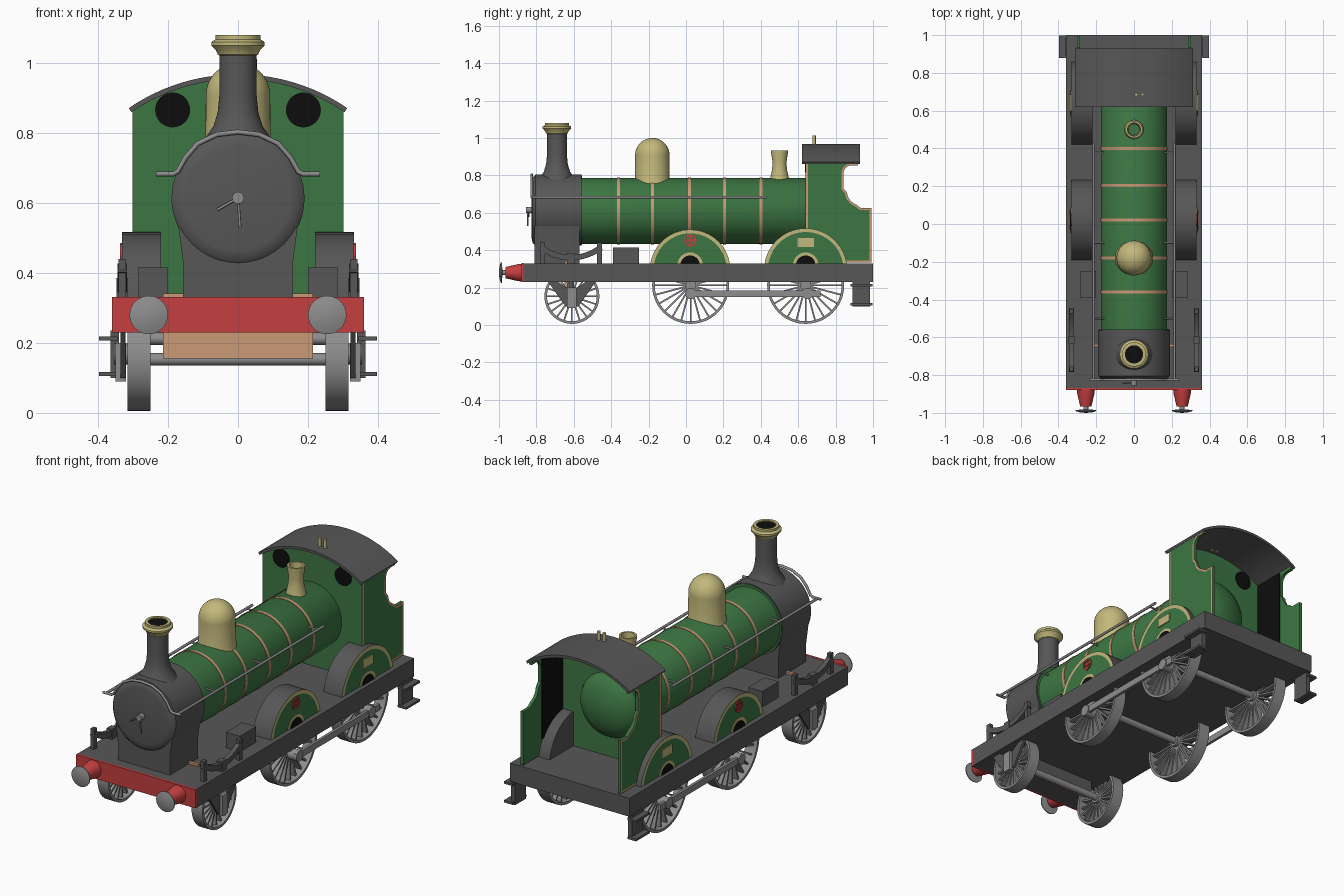
import bpy, bmesh, math
from mathutils import Matrix, Vector

if "Cube" in bpy.data.objects:
    bpy.data.objects.remove(bpy.data.objects["Cube"])

def material(name, r, g, b):
    m = bpy.data.materials.new(name)
    m.diffuse_color = (r, g, b, 1)
    m.use_nodes = True
    m.node_tree.nodes["Principled BSDF"].inputs["Base Color"].default_value = m.diffuse_color
    return m

DARK = material("dark_grey", 0.095, 0.095, 0.095)
STEEL = material("steel_grey", 0.27, 0.27, 0.27)
GREEN = material("green", 0.046, 0.18, 0.056)
PEACH = material("peach_trim", 0.60, 0.32, 0.18)
BRASS = material("brass", 0.54, 0.48, 0.20)
RED = material("red", 0.56, 0.05, 0.05)
BLACK = material("black", 0.004, 0.004, 0.004)

AXES = {'z': Matrix.Identity(4), 'y': Matrix.Rotation(-math.pi / 2, 4, 'X'),
        'x': Matrix.Rotation(math.pi / 2, 4, 'Y')}

def finish(bm, name, *mats):
    bmesh.ops.recalc_face_normals(bm, faces=bm.faces)
    me = bpy.data.meshes.new(name)
    bm.to_mesh(me)
    bm.free()
    for m in mats:
        me.materials.append(m)
    me.shade_smooth()
    me.set_sharp_from_angle(angle=math.radians(35))
    ob = bpy.data.objects.new(name, me)
    bpy.context.collection.objects.link(ob)
    return ob

def box(name, x, y, z, mat):
    bm = bmesh.new()
    bmesh.ops.create_cube(bm, size=1)
    for v in bm.verts:
        v.co = [lo + (hi - lo) * (c + 0.5) for c, (lo, hi) in zip(v.co, (x, y, z))]
    return finish(bm, name, mat)

def prism(name, pts, axis, a, b, mat, trim=None, width=0.012):
    """Extrude a 2D outline along x (y,z points) or y (x,z points); optionally inset a trim on face b."""
    bm = bmesh.new()
    place = (lambda p, d: (d, p[0], p[1])) if axis == 'x' else (lambda p, d: (p[0], d, p[1]))
    va = [bm.verts.new(place(p, a)) for p in pts]
    vb = [bm.verts.new(place(p, b)) for p in pts]
    bm.faces.new(va)
    front = bm.faces.new(vb)
    for i in range(len(pts)):
        j = (i + 1) % len(pts)
        bm.faces.new((va[i], va[j], vb[j], vb[i]))
    bmesh.ops.recalc_face_normals(bm, faces=bm.faces)
    if trim:
        ret = bmesh.ops.inset_individual(bm, faces=[front], thickness=width, use_even_offset=True)
        for f in ret['faces']:
            f.material_index = 1
        front.material_index = 2
        return finish(bm, name, mat, trim, GREEN)
    return finish(bm, name, mat)

def lathe(name, prof, centre, axis, mat, seg=40, closed=False):
    """Revolve (radius, height) points about an axis through centre."""
    bm = bmesh.new()
    vs = [bm.verts.new((r, 0, h)) for r, h in prof]
    n = len(vs)
    edges = [bm.edges.new((vs[i], vs[(i + 1) % n])) for i in range(n if closed else n - 1)]
    bmesh.ops.spin(bm, geom=vs + edges, cent=(0, 0, 0), axis=(0, 0, 1),
                   angle=2 * math.pi, steps=seg)
    bmesh.ops.remove_doubles(bm, verts=bm.verts, dist=1e-5)
    bmesh.ops.transform(bm, matrix=Matrix.Translation(centre) @ AXES[axis], verts=bm.verts)
    return finish(bm, name, mat)

def cyl(name, r, a, b, centre, axis, mat, seg=40):
    return lathe(name, [(0, a), (r, a), (r, b), (0, b)], centre, axis, mat, seg)

def tube(name, pts, r, mat):
    cu = bpy.data.curves.new(name, 'CURVE')
    cu.dimensions = '3D'
    cu.bevel_depth, cu.bevel_resolution, cu.use_fill_caps = r, 2, True
    sp = cu.splines.new('POLY')
    sp.points.add(len(pts) - 1)
    for p, c in zip(sp.points, pts):
        p.co = (*c, 1)
    cu.materials.append(mat)
    bpy.context.collection.objects.link(bpy.data.objects.new(name, cu))

def arc(cx, cz, r, a0, a1, n=28):
    return [(cx + r * math.cos(math.radians(a0 + (a1 - a0) * i / n)),
             cz + r * math.sin(math.radians(a0 + (a1 - a0) * i / n))) for i in range(n + 1)]

def wheel(name, s, y, r, spokes):
    c = (s * 0.283, y, r + 0.006)
    w = 0.033
    lathe(name + "_rim", [(r, -w), (r, w), (r - 0.014, w), (r - 0.014, -w)], c, 'x', STEEL, 48, True)
    cyl(name + "_hub", 0.03, -w, w, c, 'x', STEEL, 20)
    bm = bmesh.new()
    for i in range(spokes):
        m = (Matrix.Translation(c) @ Matrix.Rotation(2 * math.pi * i / spokes, 4, 'X')
             @ Matrix.Translation((0, 0, r / 2)) @ Matrix.Diagonal((0.03, 0.009, r - 0.015, 1)))
        bmesh.ops.create_cube(bm, size=1, matrix=m)
    finish(bm, name + "_spokes", STEEL)

# running plate, front beam and front plate
box("running_plate", (-0.36, 0.36), (-0.87, 1.0), (0.23, 0.33), DARK)
box("buffer_beam", (-0.36, 0.36), (-0.88, -0.868), (0.23, 0.331), RED)
box("front_cross_plate", (-0.215, 0.215), (-0.65, -0.635), (0.155, 0.342), PEACH)
box("cross_plate_back", (-0.215, 0.215), (-0.635, -0.60), (0.155, 0.33), DARK)

# boiler with bands and domed rear end
lathe("boiler", [(0, -0.57), (0.176, -0.57), (0.176, 0.65), (0.16, 0.68), (0.11, 0.71),
                 (0.05, 0.725), (0, 0.73)], (0, 0, 0.61), 'y', GREEN, 64)
for y in (-0.36, -0.18, 0.02, 0.205, 0.40):
    cyl("boiler_band", 0.1785, y - 0.008, y + 0.008, (0, 0, 0.61), 'y', PEACH, 64)

# smokebox, saddle and door
lathe("smokebox", [(0, -0.825), (0.15, -0.825), (0.175, -0.82), (0.19, -0.805), (0.19, -0.56), (0, -0.56)],
      (0, 0, 0.614), 'y', DARK, 64)
cyl("smokebox_back", 0.186, -0.56, -0.557, (0, 0, 0.614), 'y', GREEN, 64)
prism("smokebox_saddle", [(-0.157, 0.32), (0.157, 0.32), (0.157, 0.43), (0.17, 0.53), (-0.17, 0.53), (-0.157, 0.43)],
      'y', -0.81, -0.57, DARK)
cyl("door_hub", 0.017, -0.855, -0.82, (0, 0, 0.615), 'y', STEEL, 16)
tube("door_handle_long", [(0, -0.845, 0.615), (0.006, -0.845, 0.53)], 0.004, STEEL)
tube("door_handle_short", [(0, -0.84, 0.615), (-0.06, -0.84, 0.58)], 0.004, STEEL)

# chimney, steam dome and safety valve
lathe("chimney", [(0.105, 0.765), (0.09, 0.79), (0.07, 0.82), (0.058, 0.86), (0.053, 0.91), (0.053, 1.03), (0, 1.03)],
      (0, -0.69, 0), 'z', DARK)
lathe("chimney_cap", [(0.05, 1.02), (0.058, 1.025), (0.062, 1.035), (0.076, 1.05), (0.076, 1.06), (0.064, 1.068),
                      (0.064, 1.08), (0.048, 1.08), (0.046, 1.03)], (0, -0.69, 0), 'z', BRASS)
cyl("chimney_hole", 0.048, 1.05, 1.074, (0, -0.69, 0), 'z', BLACK)
lathe("steam_dome", [(0.1, 0.755), (0.093, 0.78), (0.092, 0.908)] + arc(0, 0.908, 0.092, 5, 90, 12),
      (0, -0.18, 0), 'z', BRASS, 48)
lathe("safety_valve", [(0.055, 0.765), (0.05, 0.785), (0.04, 0.83), (0.037, 0.87), (0.045, 0.92), (0.045, 0.932),
                       (0.035, 0.932), (0.03, 0.87)], (0, 0.5, 0), 'z', BRASS, 32)
cyl("safety_valve_inside", 0.034, 0.80, 0.86, (0, 0.5, 0), 'z', GREEN, 24)

# cab front and roof
R, RC = 0.545, 0.415
half = math.degrees(math.asin(0.3 / R))
arch = arc(0, RC, R, 90 - half, 90 + half, 20)
prism("cab_front", [(-0.3, 0.32), (0.3, 0.32)] + arch, 'y', 0.64, 0.655, GREEN)
prism("cab_roof", arc(0, RC, R + 0.008, 89 - half, 91 + half, 24) + arc(0, RC, R - 0.006, 91 + half, 89 - half, 24),
      'y', 0.62, 0.93, DARK)
for x in (0.012, 0.045):
    cyl("whistle", 0.009, 0.95, 1.012, (x, 0.685, 0), 'z', BRASS, 12)

# cab side outline with rounded rear cut-out
side = ([(0.642, 0.335), (0.993, 0.335), (0.993, 0.625), (0.935, 0.625)]
        + arc(0.935, 0.715, 0.075, 250, 185, 5)
        + [(0.842, 0.73), (0.842, 0.80)] + arc(0.885, 0.81, 0.043, 170, 95, 5)
        + [(0.92, 0.853), (0.92, 0.875), (0.642, 0.875)])

# front rail over the smokebox
rail = [(0.235, 0.683), (0.185, 0.683), (0.172, 0.69), (0.15, 0.73), (0.115, 0.77), (0.06, 0.796)]
tube("front_handrail", [(x, -0.825, z) for x, z in rail] + [(0, -0.825, 0.803)]
     + [(-x, -0.825, z) for x, z in reversed(rail)], 0.007, STEEL)

# axles
for y, r in ((-0.61, 0.147), (0.025, 0.206), (0.64, 0.206)):
    cyl("axle", 0.018, -0.28, 0.28, (0, y, r + 0.006), 'x', STEEL, 16)

for s in (1, -1):
    def bx(name, x0, x1, y, z, mat):
        box(name, sorted((s * x0, s * x1)), y, z, mat)

    # cab sides and windows
    prism("cab_side", side, 'x', s * 0.285, s * 0.302, GREEN, PEACH, 0.011)
    bx("cab_inner_panel", 0.28, 0.286, (0.66, 0.838), (0.42, 0.865), BLACK)
    cyl("cab_window", 0.05, 0.636, 0.659, (s * 0.187, 0, 0.866), 'y', BLACK, 32)

    # wheels and coupling rod
    wheel("front_wheel", s, -0.61, 0.147, 20)
    wheel("driving_wheel", s, 0.025, 0.206, 24)
    wheel("rear_wheel", s, 0.64, 0.206, 24)
    bx("coupling_rod", 0.335, 0.35, (0.0, 0.72), (0.15, 0.185), STEEL)
    for y in (0.025, 0.65):
        cyl("crank_pin", 0.03, 0.30 if s > 0 else -0.355, 0.355 if s > 0 else -0.30, (0, y, 0.168), 'x', STEEL, 16)

    # splashers: green face, brass edge, black axle opening
    for y, r in ((0.022, 0.215), (0.64, 0.222)):
        prism("splasher", arc(y, 0.295, r, 0, 180, 32), 'x', s * 0.22, s * 0.332, DARK, BRASS, 0.02)
        prism("splasher_ring", arc(y, 0.32, 0.068, 0, 180, 16), 'x', s * 0.33, s * 0.335, BRASS)
        prism("splasher_opening", arc(y, 0.32, 0.052, 0, 180, 16), 'x', s * 0.33, s * 0.338, BLACK)
    bx("number_plate", 0.33, 0.338, (0.597, 0.685), (0.418, 0.465), BRASS)
    lathe("round_badge", [(0.032, -0.003), (0.032, 0.003), (0.023, 0.003), (0.023, -0.003)],
          (s * 0.334, 0.022, 0.452), 'x', RED, 20, True)
    bx("badge_bar", 0.33, 0.336, (-0.012, 0.056), (0.448, 0.456), RED)
    bx("badge_post", 0.33, 0.336, (0.018, 0.026), (0.418, 0.486), RED)

    # handrail with posts
    tube("side_handrail", [(s * 0.215, -0.825, 0.683), (s * 0.215, 0.43, 0.683)], 0.007, STEEL)
    for y in (-0.5, -0.1, 0.38):
        tube("handrail_post", [(s * 0.15, y, 0.683), (s * 0.215, y, 0.683)], 0.005, STEEL)

    # front springs, hangers and axle guards
    bx("spring_hanger_front", 0.32, 0.342, (-0.78, -0.755), (0.33, 0.44), DARK)
    bx("spring_hanger_rear", 0.32, 0.342, (-0.475, -0.45), (0.33, 0.44), DARK)
    prism("leaf_spring", arc(-0.615, 0.62, 0.245, 232, 308, 12) + arc(-0.615, 0.62, 0.275, 308, 232, 12),
          'x', s * 0.318, s * 0.344, DARK)
    bx("spring_buckle", 0.315, 0.347, (-0.635, -0.595), (0.33, 0.385), DARK)
    prism("axle_guard", [(-0.74, 0.235), (-0.645, 0.10), (-0.575, 0.10), (-0.48, 0.235), (-0.53, 0.235),
                         (-0.58, 0.20), (-0.64, 0.20), (-0.69, 0.235)], 'x', s * 0.322, s * 0.336, DARK)
    bx("axle_box", 0.32, 0.35, (-0.635, -0.585), (0.09, 0.20), STEEL)
    bx("sand_box", 0.20, 0.285, (-0.39, -0.25), (0.33, 0.415), DARK)

    # rear steps
    bx("step_plate", 0.34, 0.365, (0.89, 0.985), (0.10, 0.235), DARK)
    for z in (0.105, 0.207):
        bx("step_tread", 0.345, 0.398, (0.88, 0.998), (z, z + 0.012), DARK)

    # buffers
    lathe("buffer_housing", [(0, -0.875), (0.048, -0.875), (0.045, -0.90), (0.03, -0.965), (0, -0.965)],
          (s * 0.255, 0, 0.28), 'y', RED, 28)
    cyl("buffer_rod", 0.013, -0.99, -0.96, (s * 0.255, 0, 0.28), 'y', STEEL, 16)
    lathe("buffer_head", [(0, -1.0), (0.03, -0.998), (0.055, -0.99), (0.055, -0.985), (0, -0.98)],
          (s * 0.255, 0, 0.28), 'y', STEEL, 32)
